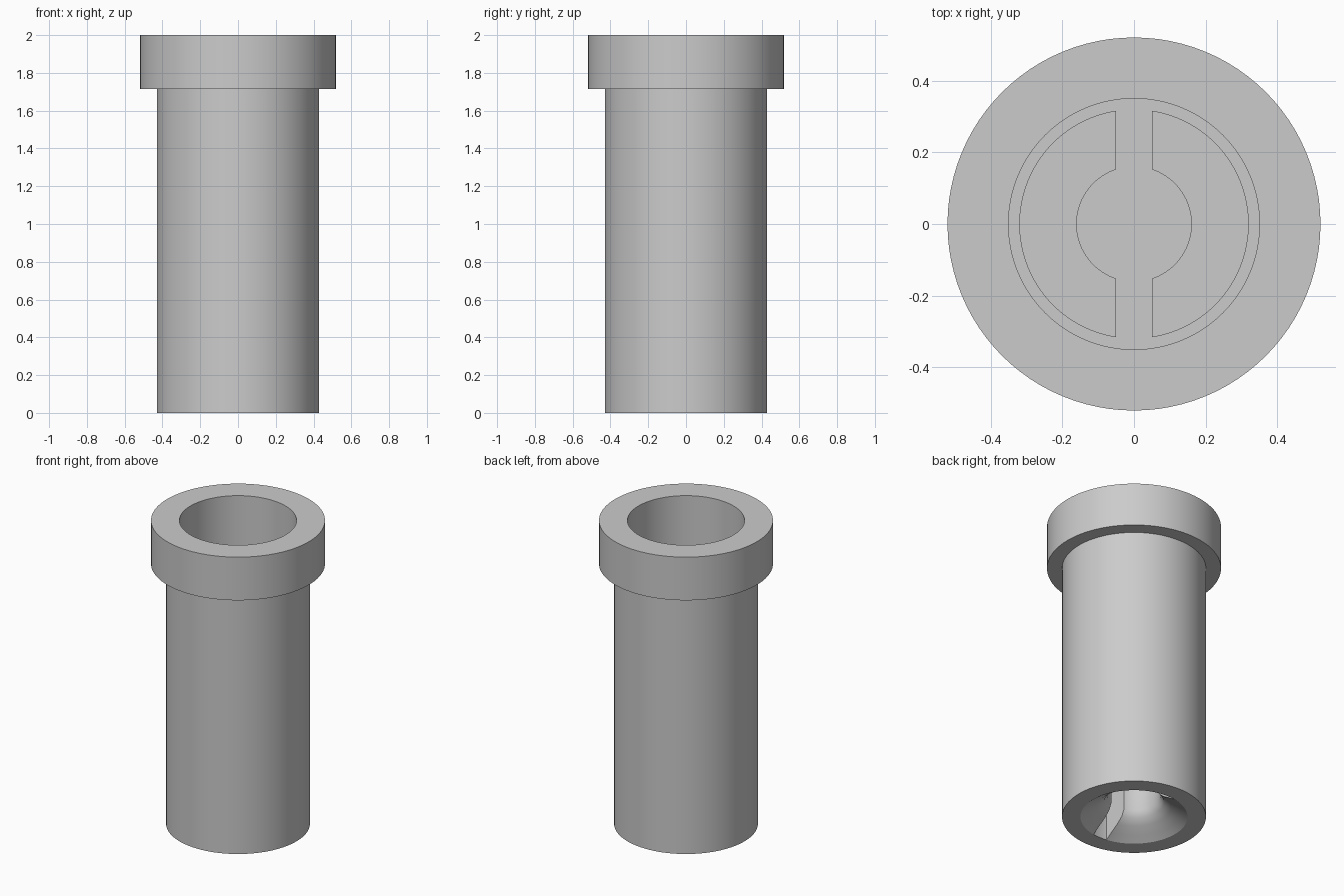
import bpy, bmesh, math

cube = bpy.data.objects.get("Cube")
if cube:
    bpy.data.objects.remove(cube, do_unlink=True)

SEGMENTS = 96
FLOOR = 0.4      # top of the inner floor
CEILING = 0.32   # underside of the inner floor

grey = bpy.data.materials.new("plain_grey")
grey.use_nodes = True
colour = (0.6, 0.6, 0.6, 1)
grey.diffuse_color = colour
grey.node_tree.nodes["Principled BSDF"].inputs["Base Color"].default_value = colour


def lathe(name, profile, closed=False):
    """Revolve (radius, height) points about the z axis."""
    bm = bmesh.new()
    verts = [bm.verts.new((r, 0, z)) for r, z in profile]
    ends = verts[1:] + (verts[:1] if closed else [])
    edges = [bm.edges.new(pair) for pair in zip(verts, ends)]
    bmesh.ops.spin(bm, geom=verts + edges, cent=(0, 0, 0), axis=(0, 0, 1),
                   angle=math.tau, steps=SEGMENTS, use_duplicate=False)
    bmesh.ops.remove_doubles(bm, verts=bm.verts, dist=1e-5)
    bmesh.ops.recalc_face_normals(bm, faces=bm.faces)
    mesh = bpy.data.meshes.new(name)
    bm.to_mesh(mesh)
    bm.free()
    mesh.materials.append(grey)
    obj = bpy.data.objects.new(name, mesh)
    bpy.context.collection.objects.link(obj)
    return obj


def finish(obj):
    bpy.ops.object.select_all(action="DESELECT")
    obj.select_set(True)
    bpy.context.view_layer.objects.active = obj
    for mod in list(obj.modifiers):
        bpy.ops.object.modifier_apply(modifier=mod.name)
    bpy.ops.object.shade_smooth_by_angle(angle=math.radians(30))


# Flanged tube with a wide upper bore, a floor and a narrower lower bore
tube = lathe("flanged_tube", [
    (0, CEILING), (0.32, CEILING), (0.32, 0), (0.43, 0), (0.43, 1.715),
    (0.52, 1.715), (0.52, 2), (0.35, 2), (0.35, FLOOR), (0, FLOOR)])
finish(tube)

# Half-round lugs: flared ones in the lower bore, flat ones on the floor
lower = lathe("lower_lugs", [
    (0.32, 0), (0.275, 0.03), (0.22, 0.065), (0.18, 0.1), (0.16, 0.14),
    (0.16, CEILING + 0.01), (0.32, CEILING + 0.01)], closed=True)
upper = lathe("upper_lugs", [
    (0.16, FLOOR - 0.01), (0.32, FLOOR - 0.01),
    (0.32, FLOOR + 0.06), (0.16, FLOOR + 0.06)], closed=True)

# Straight slot that splits each ring into two lugs
bpy.ops.mesh.primitive_cube_add(size=1, location=(0, 0, 0.3))
slot = bpy.context.object
slot.name = "slot_cutter"
slot.scale = (0.1, 1, 1)
slot.hide_render = True
for lugs in (lower, upper):
    cut = lugs.modifiers.new("slot", "BOOLEAN")
    cut.operation = "DIFFERENCE"
    cut.solver = "EXACT"
    cut.object = slot
    finish(lugs)
bpy.data.objects.remove(slot, do_unlink=True)
